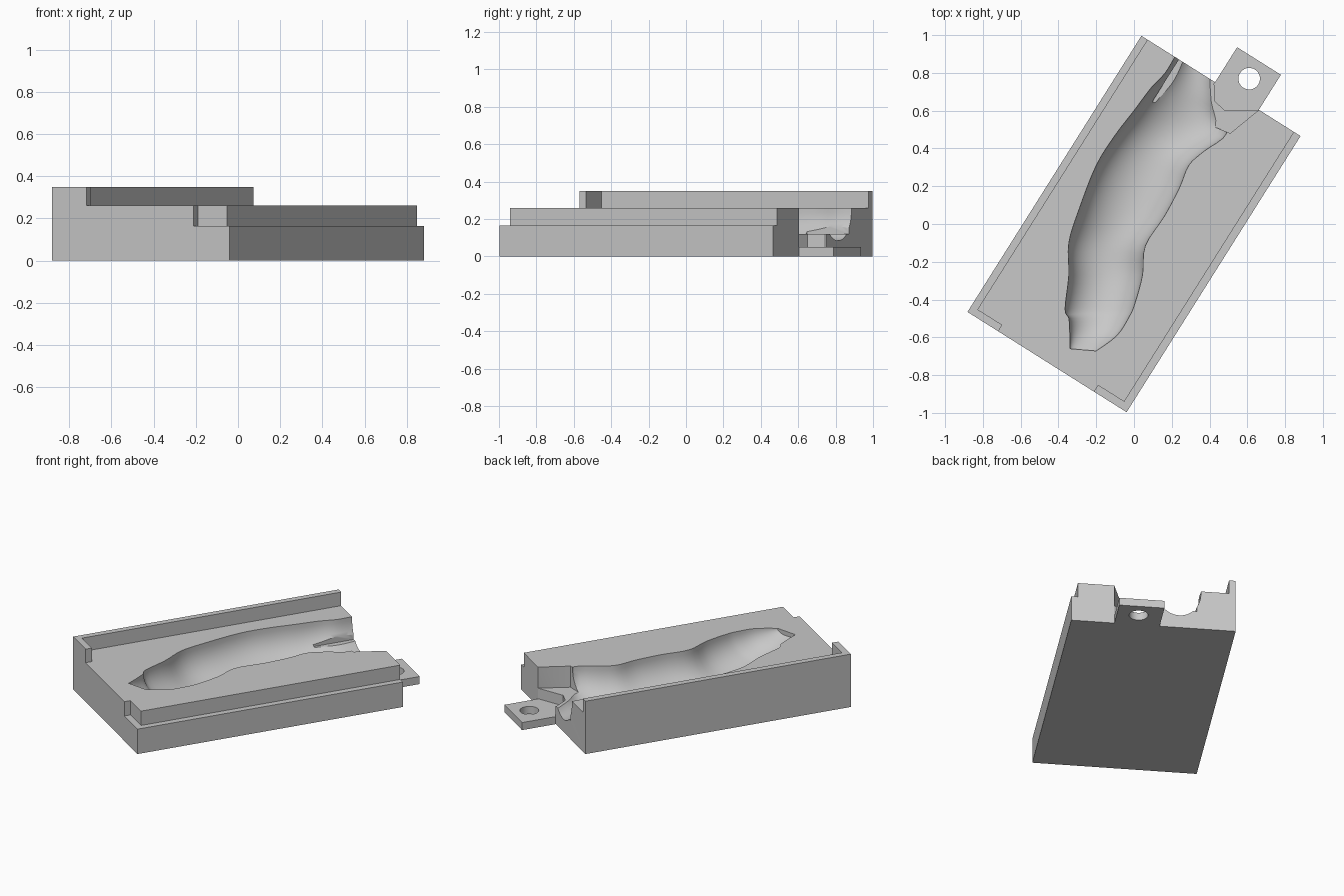
import bpy, bmesh, math
from mathutils import Vector

old = bpy.data.objects.get("Cube")
if old:
    bpy.data.objects.remove(old, do_unlink=True)

grey = bpy.data.materials.new("light_grey")
grey.use_nodes = True
colour = (0.58, 0.58, 0.58, 1)
grey.diffuse_color = colour
grey.node_tree.nodes["Principled BSDF"].inputs["Base Color"].default_value = colour

# The block is turned: u runs across it, v along it
ACROSS, ALONG = Vector((0.846, -0.533)), Vector((0.533, 0.846))
HALF_U, HALF_V = 0.498, 0.864
RAIL = 0.04


def loft(name, rings):
    """Closed solid through equal-length rings of points."""
    bm = bmesh.new()
    loops = [[bm.verts.new(p) for p in ring] for ring in rings]
    n = len(loops[0])
    for a, b in zip(loops, loops[1:]):
        for i in range(n):
            j = (i + 1) % n
            bm.faces.new((a[i], a[j], b[j], b[i]))
    bm.faces.new(loops[0])
    bm.faces.new(loops[-1])
    bmesh.ops.recalc_face_normals(bm, faces=bm.faces)
    mesh = bpy.data.meshes.new(name)
    bm.to_mesh(mesh)
    bm.free()
    mesh.materials.append(grey)
    obj = bpy.data.objects.new(name, mesh)
    bpy.context.collection.objects.link(obj)
    return obj


def prism(name, outline, low, high):
    flat = [ACROSS * u + ALONG * v for u, v in outline]
    return loft(name, [[(p.x, p.y, z) for p in flat] for z in (low, high)])


def cut(target, cutter):
    cutter.hide_render = True
    mod = target.modifiers.new("cut", "BOOLEAN")
    mod.operation = "DIFFERENCE"
    mod.solver = "EXACT"
    mod.object = cutter
    bpy.context.view_layer.objects.active = target
    bpy.ops.object.modifier_apply(modifier=mod.name)
    bpy.data.objects.remove(cutter, do_unlink=True)


def rectangle(u0, u1, v0, v1):
    return [(u0, v0), (u1, v0), (u1, v1), (u0, v1)]


block = prism("mould_block", rectangle(-HALF_U, HALF_U, -HALF_V, HALF_V), 0, 0.35)

# Parting face, leaving a raised rail with a short hook on one side
left, front = RAIL - HALF_U, RAIL - HALF_V
cut(block, prism("parting_cut", [(left, front), (-0.305, front), (-0.305, -1),
                                 (1, -1), (1, 1), (left, 1)], 0.26, 0.5))

# Matching rebate with a hook on the other side
cut(block, prism("rebate_cut", [(-left, front), (-left, 1), (1, 1), (1, -1),
                                (0.295, -1), (0.295, front)], 0.165, 0.5))

# Hollow: left x, left y, right x, right y, depth below the parting face
stations = [
    (-0.34, -0.66, -0.2, -0.672, 0.03),
    (-0.34, -0.58, -0.09, -0.59, 0.1),
    (-0.345, -0.5, -0.025, -0.49, 0.14),
    (-0.365, -0.45, 0.005, -0.42, 0.16),
    (-0.345, -0.27, 0.045, -0.27, 0.19),
    (-0.345, -0.1, 0.06, -0.115, 0.2),
    (-0.29, 0.08, 0.16, 0.04, 0.2),
    (-0.2, 0.31, 0.24, 0.19, 0.2),
    (-0.1, 0.47, 0.29, 0.31, 0.2),
    (0, 0.6, 0.37, 0.385, 0.2),
    (0.09, 0.72, 0.49, 0.48, 0.19),
    (0.165, 0.8, 0.46, 0.62, 0.18),
    (0.225, 0.9, 0.44, 0.775, 0.175),
]


def smooth_path(rows, steps):
    """Catmull-Rom interpolation between the rows."""
    rows = [Vector(r) for r in rows]
    out = []
    for i in range(len(rows) - 1):
        a, b = rows[max(i - 1, 0)], rows[i]
        c, d = rows[i + 1], rows[min(i + 2, len(rows) - 1)]
        for k in range(steps):
            t = k / steps
            out.append(b + (c - a) * (t / 2)
                       + (a * 2 - b * 5 + c * 4 - d) * (t * t / 2)
                       + (b * 3 - a - c * 3 + d) * (t ** 3 / 2))
    return out + [rows[-1]]


def hollow_ring(row, segments=28):
    start, end, depth = Vector(row[:2]), Vector(row[2:4]), row[4]
    ring = [(start.x, start.y, 0.4)]
    for i in range(segments + 1):
        angle = math.pi * i / segments
        p = start.lerp(end, (1 - math.cos(angle)) / 2)
        ring.append((p.x, p.y, 0.26 - depth * math.sin(angle) ** 0.9))
    ring.append((end.x, end.y, 0.4))
    return ring


cut(block, loft("hollow_cut", [hollow_ring(r) for r in smooth_path(stations, 4)]))

# Tapered mouth at the back end
cut(block, prism("mouth_cut", [(-0.263, 1), (-0.263, 0.6), (0.175, 0.678),
                               (0.237, 0.863), (0.237, 1)], 0.12, 0.5))

# Low slot leading out to the tab
cut(block, prism("slot_cut", [(-0.037, 1), (-0.037, 0.855), (0.017, 0.779),
                              (0.086, 0.764), (0.237, 0.863), (0.237, 1)], 0.05, 0.5))

# Tab with a round hole
tab = prism("mounting_tab", rectangle(-0.037, 0.237, HALF_V, 1.083), 0, 0.05)
hole = [(0.106 + 0.057 * math.cos(math.tau * i / 40),
         0.976 + 0.057 * math.sin(math.tau * i / 40)) for i in range(40)]
cut(tab, prism("hole_cut", hole, -0.1, 0.2))

for obj in (block, tab):
    bpy.ops.object.select_all(action="DESELECT")
    obj.select_set(True)
    bpy.context.view_layer.objects.active = obj
    bpy.ops.object.shade_smooth_by_angle(angle=math.radians(30))
